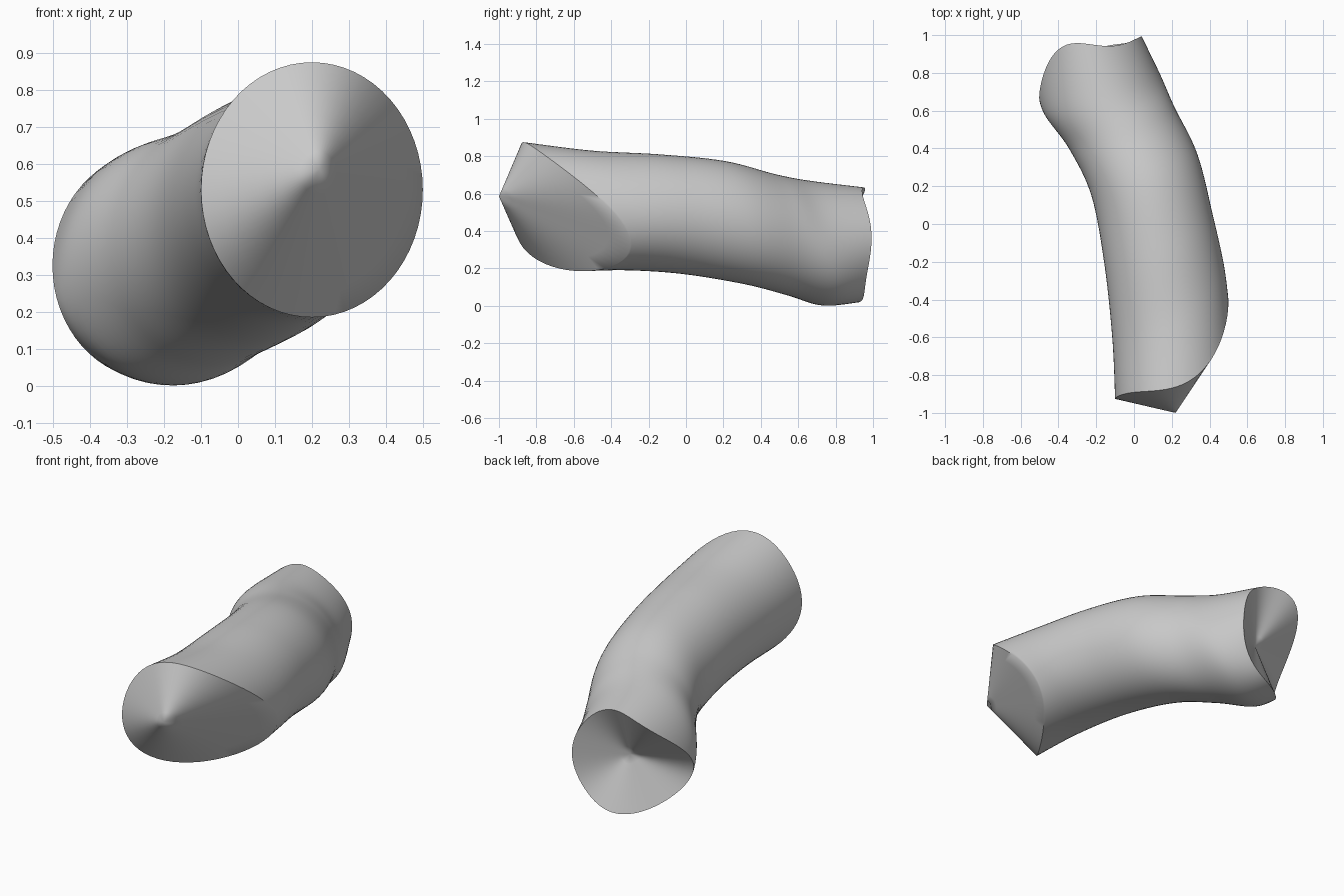
import bpy, bmesh, math

SIDES = 64
STEPS = 8

cube = bpy.data.objects.get("Cube")
if cube:
    bpy.data.objects.remove(cube, do_unlink=True)

grey = bpy.data.materials.new("plain_grey")
grey.use_nodes = True
grey.diffuse_color = (0.6, 0.6, 0.6, 1)
grey.node_tree.nodes["Principled BSDF"].inputs["Base Color"].default_value = (0.6, 0.6, 0.6, 1)

# Slanted sections: centre x, y, z, radius x, radius z, slant over x, slant over z,
# then the waves of the rim: twist, fold, corner
SECTIONS = [
    (0.20, -0.69, 0.53, 0.30, 0.345, 0.85, -0.46, -0.09, 0.02, 0),
    (0.18, -0.41, 0.51, 0.295, 0.32, 0.65, -0.30, -0.03, 0, 0),
    (0.13, -0.08, 0.49, 0.288, 0.32, 0.43, -0.20, 0, 0, 0),
    (0.055, 0.26, 0.445, 0.282, 0.33, 0.37, -0.18, 0, 0, 0),
    (-0.065, 0.51, 0.38, 0.278, 0.325, 0.40, -0.13, 0, 0, 0),
    (-0.165, 0.69, 0.335, 0.302, 0.333, 0.37, -0.10, -0.02, -0.01, 0),
    (-0.23, 0.88, 0.325, 0.272, 0.308, 0.50, 0.15, -0.05, -0.05, 0.025),
]
FRONT_TIP = (0.22, -1.0, 0.585)
BACK_DIMPLE = (-0.2, 0.8, 0.32)


def spline(a, b, c, d, t):
    """Smooth blend from b to c."""
    return tuple(
        q + 0.5 * t * (r - p + t * (2 * p - 5 * q + 4 * r - s + t * (3 * (q - r) + s - p)))
        for p, q, r, s in zip(a, b, c, d))


def section_points(section):
    cx, cy, cz, rx, rz, sx, sz, twist, fold, corner = section
    points = []
    for i in range(SIDES):
        angle = math.tau * i / SIDES
        dx, dz = rx * math.cos(angle), rz * math.sin(angle)
        wave = (twist * math.sin(2 * angle) + fold * math.cos(2 * angle)
                + corner * (math.sin(3 * angle) + math.cos(3 * angle)))
        points.append((cx + dx, cy + sx * dx + sz * dz + wave, cz + dz))
    return points


def mix(a, b, t):
    return tuple(p + (q - p) * t for p, q in zip(a, b))


bm = bmesh.new()


def add_ring(points):
    return [bm.verts.new(p) for p in points]


def bridge(first, second):
    for i in range(SIDES):
        j = (i + 1) % SIDES
        bm.faces.new((first[i], first[j], second[j], second[i]))


def close(ring, points, tip):
    """Cap an end with rings shrinking toward a tip or dimple."""
    for k in range(1, 6):
        inner = add_ring([mix(p, tip, k / 6) for p in points])
        bridge(ring, inner)
        ring = inner
    centre = bm.verts.new(tip)
    for i in range(SIDES):
        bm.faces.new((ring[i], ring[(i + 1) % SIDES], centre))


# Curved tube wall
path = []
last = len(SECTIONS) - 1
for n in range(last):
    around = [SECTIONS[min(max(n + k, 0), last)] for k in (-1, 0, 1, 2)]
    path += [spline(*around, s / STEPS) for s in range(STEPS)]
path.append(SECTIONS[-1])
rings = [add_ring(section_points(s)) for s in path]
for first, second in zip(rings, rings[1:]):
    bridge(first, second)

# Pointed front end and hollowed back end
close(rings[0], section_points(path[0]), FRONT_TIP)
close(rings[-1], section_points(path[-1]), BACK_DIMPLE)

bmesh.ops.recalc_face_normals(bm, faces=bm.faces)
mesh = bpy.data.meshes.new("bent_tube")
bm.to_mesh(mesh)
bm.free()
mesh.materials.append(grey)
tube = bpy.data.objects.new("bent_tube", mesh)
bpy.context.collection.objects.link(tube)
bpy.ops.object.select_all(action="DESELECT")
tube.select_set(True)
bpy.context.view_layer.objects.active = tube
bpy.ops.object.shade_smooth_by_angle(angle=math.radians(50))
